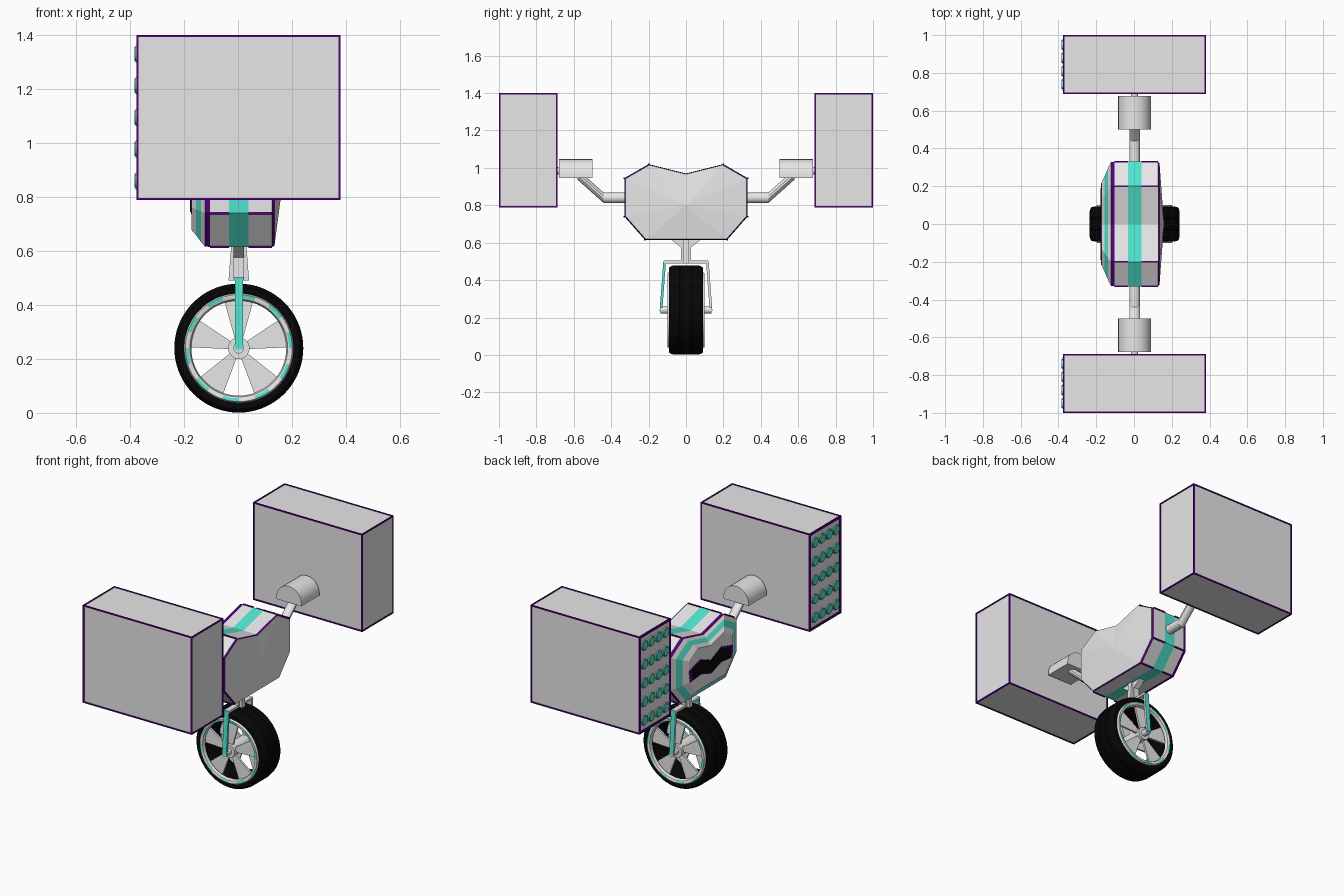
import bpy, bmesh, math
from mathutils import Vector

if "Cube" in bpy.data.objects:
    bpy.data.objects.remove(bpy.data.objects["Cube"])


def material(name, rgb):
    m = bpy.data.materials.new(name)
    m.diffuse_color = (*rgb, 1)
    m.use_nodes = True
    m.node_tree.nodes["Principled BSDF"].inputs["Base Color"].default_value = m.diffuse_color
    return m


GREY, TEAL, PURPLE, BLACK = range(4)
MATS = [material("light grey", (0.80, 0.80, 0.80)),
        material("teal", (0.08, 0.78, 0.62)),
        material("dark purple", (0.085, 0.0, 0.20)),
        material("tyre black", (0.002, 0.002, 0.002))]


def finish(name, bm, smooth=False):
    bmesh.ops.recalc_face_normals(bm, faces=bm.faces)
    for v in bm.verts:          # centre the whole model, rockets included
        v.co.x += 0.003
    me = bpy.data.meshes.new(name)
    bm.to_mesh(me)
    bm.free()
    for m in MATS:
        me.materials.append(m)
    ob = bpy.data.objects.new(name, me)
    bpy.context.collection.objects.link(ob)
    if smooth:
        bpy.ops.object.select_all(action='DESELECT')
        ob.select_set(True)
        bpy.context.view_layer.objects.active = ob
        bpy.ops.object.shade_smooth_by_angle(angle=math.radians(35))
    return ob


def prism(bm, pts, vec, mat=GREY):
    """Polygon pts extruded along vec; returns start cap, end cap, sides."""
    a = [bm.verts.new(p) for p in pts]
    b = [bm.verts.new(Vector(p) + Vector(vec)) for p in pts]
    n = len(a)
    faces = [bm.faces.new(a), bm.faces.new(b[::-1])]
    faces += [bm.faces.new((a[i], b[i], b[(i + 1) % n], a[(i + 1) % n])) for i in range(n)]
    for f in faces:
        f.material_index = mat
    return faces


def box(bm, lo, hi, mat=GREY):
    (x, y, z), (X, Y, Z) = lo, hi
    return prism(bm, [(x, y, z), (X, y, z), (X, Y, z), (x, Y, z)], (0, 0, Z - z), mat)


def circle(c, r, axis, n):
    out = []
    for i in range(n):
        a = 2 * math.pi * (i + 0.5) / n
        u, v = r * math.cos(a), r * math.sin(a)
        out.append(Vector(c) + Vector((u, 0, v) if axis == 'y' else (0, u, v)))
    return out


def beam(bm, p, q, w, t, mat=GREY):
    """Rectangular bar between two (y, z) points, w wide in x."""
    d = Vector((0, q[0] - p[0], q[1] - p[1]))
    k = d.normalized().cross(Vector((1, 0, 0))) * t / 2
    c = Vector((0, *p))
    x = Vector((w / 2, 0, 0))
    return prism(bm, [c + x + k, c - x + k, c - x - k, c + x - k], d, mat)


def lathe(bm, prof, n, z, rule):
    """Closed (radius, y) profile turned about the wheel axle."""
    rings = []
    for i in range(n):
        a = 2 * math.pi * i / n
        rings.append([bm.verts.new((r * math.cos(a), y, z + r * math.sin(a))) for r, y in prof])
    for i in range(n):
        A, B = rings[i], rings[(i + 1) % n]
        for j in range(len(prof)):
            k = (j + 1) % len(prof)
            bm.faces.new((A[j], B[j], B[k], A[k])).material_index = rule(i, j)


# --- body: heart-like section lofted along x, pointed fan on the +x side
half = [(0.2, 1.02), (0.33, 0.945), (0.33, 0.74), (0.22, 0.615)]
heart = [(0, 0.97)] + half + [(-y, z) for y, z in reversed(half)]
layers = [(0.132, 0.978, PURPLE), (0.123, 1, GREY), (0.036, 1, TEAL), (-0.036, 1, GREY),
          (-0.107, 1, PURPLE), (-0.126, 0.99, GREY), (-0.14, 0.9, TEAL),
          (-0.158, 0.77, GREY), (-0.175, 0.66, GREY)]
bm = bmesh.new()
rings = [[bm.verts.new((x, y * s, 0.8 + (z - 0.8) * s)) for y, z in heart] for x, s, _ in layers]
n = len(heart)
for k in range(len(layers) - 1):
    A, B = rings[k], rings[k + 1]
    for i in range(n):
        j = (i + 1) % n
        bm.faces.new((A[i], A[j], B[j], B[i])).material_index = layers[k][2]
for ring, x in ((rings[0], 0.156), (rings[-1], -0.175)):
    tip = bm.verts.new((x, 0, 0.8))
    for i in range(n):
        bm.faces.new((ring[i], ring[(i + 1) % n], tip))
finish("body", bm)

# purple lines along the body's creases, broken by the teal stripe
bm = bmesh.new()
for y, z in heart[1:]:
    for x0, x1 in ((-0.107, -0.036), (0.036, 0.123)):
        box(bm, (x0, y - 0.004, z - 0.004), (x1, y + 0.004, z + 0.004), PURPLE)
finish("body_crease_lines", bm)

# visor: dark plate with a purple surround
bm = bmesh.new()
vis = [(0, 0.82), (0.09, 0.858), (0.19, 0.83), (0.18, 0.765), (0.09, 0.775)]
vis = vis + [(0, 0.745)] + [(-y, z) for y, z in reversed(vis[1:])]
for s, d, mat in ((1.14, 0.004, PURPLE), (1.0, 0.007, BLACK)):
    prism(bm, [(-0.174, y * s, 0.805 + (z - 0.805) * s) for y, z in vis], (-d, 0, 0), mat)
finish("visor", bm)

# --- launcher boxes, arms and shoulder motors on both sides
for side, word in ((1, "back"), (-1, "front")):
    bm = bmesh.new()
    lo, hi = (-0.376, 0.692, 0.793), (0.373, 0.996, 1.397)
    box(bm, lo, hi)
    e = 0.004
    for ax in range(3):
        o1, o2 = [k for k in range(3) if k != ax]
        for a in (lo[o1], hi[o1]):
            for b in (lo[o2], hi[o2]):
                p, q = [0] * 3, [0] * 3
                p[ax], q[ax] = lo[ax] - e, hi[ax] + e
                p[o1], q[o1], p[o2], q[o2] = a - e, a + e, b - e, b + e
                box(bm, p, q, PURPLE)
    # wider purple frame round the rocket end
    x0, x1 = lo[0] - 0.003, lo[0] + 0.002
    for a in (lo[1], hi[1] - 0.011):
        box(bm, (x0, a, lo[2]), (x1, a + 0.011, hi[2]), PURPLE)
    for a in (lo[2], hi[2] - 0.011):
        box(bm, (x0, lo[1], a), (x1, hi[1], a + 0.011), PURPLE)
    for v in bm.verts:
        v.co.y *= side
    finish(word + "_launcher_box", bm)

    # rows of rockets on the -x end: teal noses with grey collars
    bm = bmesh.new()
    for r in range(5):
        for c in range(4):
            y, z = side * (0.739 + 0.07 * c), 0.86 + 0.1175 * r
            prism(bm, circle((-0.375, y, z), 0.032, 'x', 16), (-0.007, 0, 0))[1].material_index = TEAL
            prism(bm, circle((-0.380, y, z), 0.026, 'x', 16), (-0.007, 0, 0), TEAL)
    finish(word + "_rockets", bm)

    bm = bmesh.new()
    prism(bm, circle((0, side * 0.31, 0.84), 0.029, 'y', 12), (0, side * 0.13, 0))
    prism(bm, circle((0, side * 0.44, 0.84), 0.029, 'y', 12), (0, side * 0.14, 0.125))
    finish(word + "_arm", bm, True)

    bm = bmesh.new()
    dome = [(0.087 * math.cos(math.pi * i / 14), side * 0.5, 0.96 + 0.087 * math.sin(math.pi * i / 14))
            for i in range(15)]
    prism(bm, [(0.087, side * 0.5, 0.945)] + dome + [(-0.087, side * 0.5, 0.945)], (0, side * 0.178, 0))
    prism(bm, circle((0, side * 0.67, 0.985), 0.02, 'y', 12), (0, side * 0.03, 0))
    finish(word + "_shoulder_motor", bm, True)

# --- neck between body and fork: flared stem with a wider core plate
bm = bmesh.new()
prism(bm, [(-0.019, y, z) for y, z in ((-0.085, 0.62), (0.085, 0.62), (0.027, 0.575),
                                      (0.027, 0.495), (-0.027, 0.495), (-0.027, 0.575))], (0.038, 0, 0))
prism(bm, [(x, -0.015, z) for x, z in ((-0.028, 0.62), (0.028, 0.62), (0.038, 0.49), (-0.038, 0.49))],
      (0, 0.03, 0))
finish("neck", bm)

# --- fork: crown, slanted legs, lower ends reaching the hub
bm = bmesh.new()
beam(bm, (-0.118, 0.497), (0.118, 0.497), 0.034, 0.014)
for s in (1, -1):
    for f in beam(bm, (s * 0.114, 0.502), (s * 0.134, 0.235), 0.03, 0.014):
        out = f.calc_center_median().y * s
        if s < 0 or out > 0.129:
            f.material_index = TEAL
    beam(bm, (s * 0.139, 0.238), (s * 0.095, 0.238), 0.03, 0.014)
finish("fork", bm)

# --- wheel
WZ = 0.24
bm = bmesh.new()
h = [(0.2, 0.086), (0.212, 0.092), (0.226, 0.09), (0.235, 0.08), (0.239, 0.06),
     (0.239, 0.034), (0.2375, 0.032), (0.2375, 0.028), (0.239, 0.026)]
lathe(bm, h + [(r, -y) for r, y in reversed(h)], 72, WZ, lambda i, j: BLACK)
finish("tyre", bm, True)

bm = bmesh.new()
h = [(0.176, -0.08), (0.181, -0.097), (0.186, -0.1), (0.198, -0.1), (0.204, -0.085)]
lathe(bm, h + [(r, -y) for r, y in reversed(h)], 60, WZ,
      lambda i, j: BLACK if j == 9 else TEAL if j in (2, 6) and i % 6 < 3 else GREY)
finish("rim", bm, True)

# five flared spokes on each side of the wheel
bm = bmesh.new()
for s in (1, -1):
    for k in range(5):
        a = math.radians(90 + 72 * k)
        d, t = Vector((math.cos(a), 0, math.sin(a))), Vector((-math.sin(a), 0, math.cos(a)))
        c = Vector((0, s * 0.078, WZ))
        prism(bm, [c + d * r + t * w for r, w in ((0.025, 0.012), (0.18, 0.055), (0.18, -0.055), (0.025, -0.012))],
              (0, -s * 0.012, 0))
finish("spokes", bm)

bm = bmesh.new()
prism(bm, circle((0, -0.095, WZ), 0.04, 'y', 24), (0, 0.19, 0))
prism(bm, circle((0, -0.136, WZ), 0.02, 'y', 16), (0, 0.272, 0))
finish("hub", bm, True)
